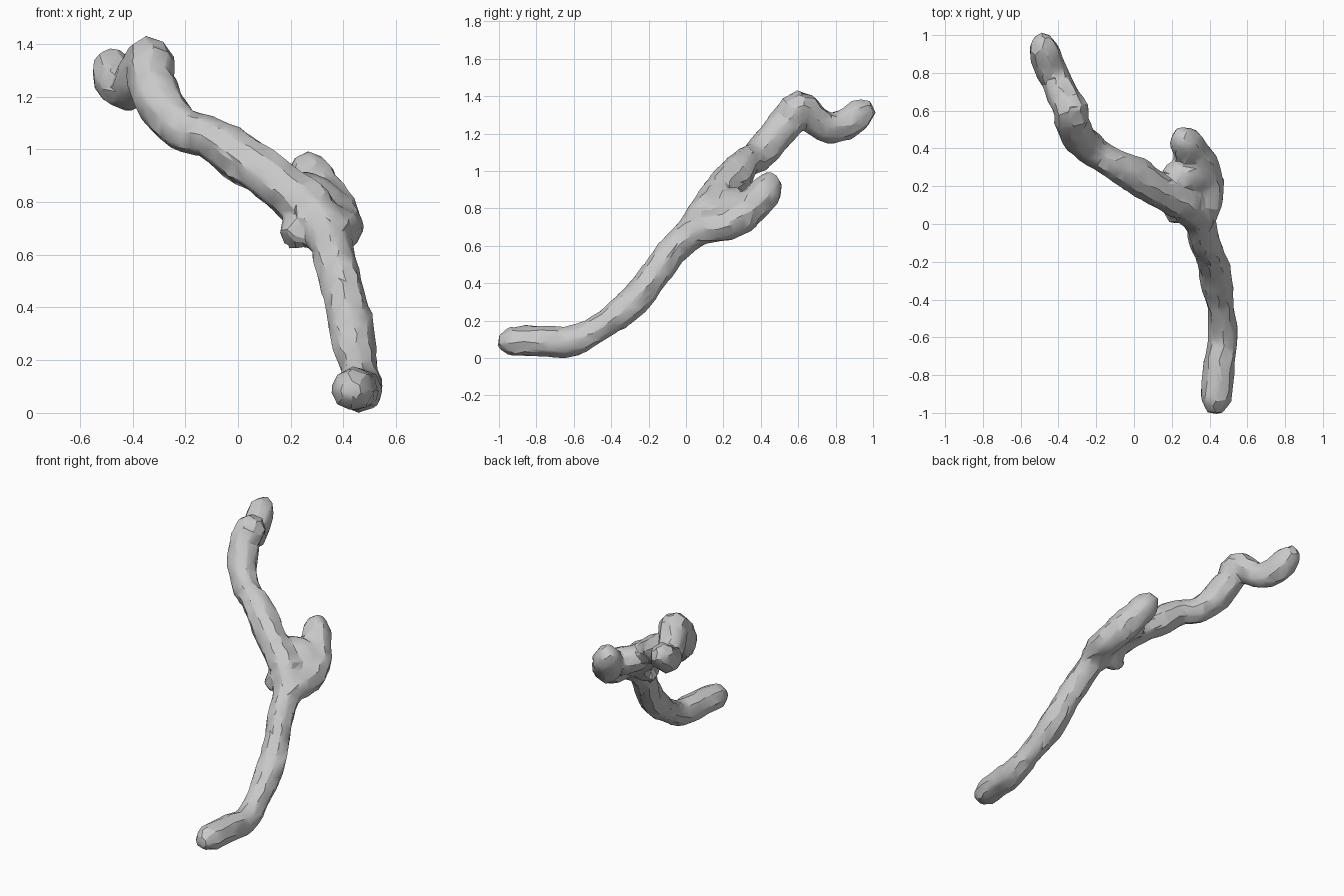
import bpy, bmesh, math, random
from mathutils import Vector

random.seed(4)
cube = bpy.data.objects.get("Cube")
if cube:
    bpy.data.objects.remove(cube, do_unlink=True)

bark = bpy.data.materials.new("grey bark")
bark.use_nodes = True
bark.diffuse_color = (0.58, 0.58, 0.58, 1)
bark.node_tree.nodes["Principled BSDF"].inputs["Base Color"].default_value = (0.58, 0.58, 0.58, 1)


def smooth_path(pts, steps=3):
    """Catmull-Rom points through the (x, y, z, radius) stations."""
    p = [Vector(q) for q in pts]
    p = [p[0]] + p + [p[-1]]
    out = []
    for a, b, c, d in zip(p, p[1:], p[2:], p[3:]):
        for i in range(steps):
            t = i / steps
            out.append(0.5 * (2 * b + (c - a) * t + (2 * a - 5 * b + 4 * c - d) * t * t
                              + (3 * b - a - 3 * c + d) * t ** 3))
    return out + [p[-1]]


def add_limb(bm, pts, sides=8):
    """Closed, slightly knobbly tube along a path."""
    path = smooth_path(pts)
    rings = []
    side = Vector((1, 0, 0))
    for i, q in enumerate(path):
        tangent = (path[min(i + 1, len(path) - 1)] - path[max(i - 1, 0)]).to_3d().normalized()
        side = (side - tangent * side.dot(tangent)).normalized()
        up = tangent.cross(side)
        ring = []
        for k in range(sides):
            a = 2 * math.pi * k / sides
            r = q.w * random.uniform(0.97, 1.06)
            ring.append(bm.verts.new(q.to_3d() + r * (side * math.cos(a) + up * math.sin(a))))
        rings.append(ring)
    for a, b in zip(rings, rings[1:]):
        for k in range(sides):
            n = (k + 1) % sides
            bm.faces.new((a[k], a[n], b[n], b[k]))
    bm.faces.new(rings[0][::-1])
    bm.faces.new(rings[-1])


bm = bmesh.new()
# Main limb, from the low tip to the hooked top
add_limb(bm, [
    (.42, -1, .08, .035), (.43, -.94, .085, .075), (.443, -.85, .09, .084),
    (.455, -.73, .087, .083), (.472, -.6, .09, .081), (.46, -.45, .17, .07),
    (.435, -.31, .275, .084), (.415, -.2, .4, .08), (.37, -.08, .565, .08),
    (.345, .02, .665, .085), (.275, .11, .77, .1), (.19, .15, .84, .095),
    (.09, .2, .915, .09), (0, .265, .977, .096), (-.11, .32, 1.05, .08),
    (-.2, .375, 1.068, .082), (-.29, .46, 1.165, .092), (-.33, .54, 1.265, .092),
    (-.335, .605, 1.34, .09), (-.375, .68, 1.28, .085), (-.41, .76, 1.23, .08),
    (-.455, .85, 1.25, .085), (-.478, .94, 1.31, .078), (-.47, 1, 1.335, .035)])
# Short side branch
add_limb(bm, [
    (.35, .01, .66, .08), (.378, .11, .7, .088), (.385, .22, .715, .09),
    (.35, .32, .78, .093), (.295, .4, .86, .09), (.265, .45, .92, .08),
    (.26, .495, .955, .04)])
# Broken stub, knot and the swelling in the fork
add_limb(bm, [(.31, .14, .76, .08), (.24, .08, .7, .075), (.19, .05, .655, .05)])
add_limb(bm, [(.28, .15, .76, .08), (.23, .1, .82, .075), (.21, .07, .86, .045)])
add_limb(bm, [(.19, .2, .83, .07), (.25, .26, .83, .09), (.36, .24, .77, .085)])
bmesh.ops.recalc_face_normals(bm, faces=bm.faces)

mesh = bpy.data.meshes.new("branch")
bm.to_mesh(mesh)
bm.free()
branch = bpy.data.objects.new("branch", mesh)
bpy.context.collection.objects.link(branch)

# Fuse the limbs into one skin and reduce it to irregular facets
fuse = branch.modifiers.new("fuse", 'REMESH')
fuse.mode = 'VOXEL'
fuse.voxel_size = 0.018
facets = branch.modifiers.new("facets", 'DECIMATE')
facets.ratio = 0.12

bpy.context.view_layer.update()
result = bpy.data.meshes.new_from_object(branch.evaluated_get(bpy.context.evaluated_depsgraph_get()))
branch.modifiers.clear()
branch.data = result

# Roughen the bark
normals = [v.normal.copy() for v in result.vertices]
for v, n in zip(result.vertices, normals):
    v.co += n * random.uniform(-0.004, 0.005)
    v.co.z = max(v.co.z, 0)

result.materials.clear()
result.materials.append(bark)
bpy.ops.object.select_all(action='DESELECT')
branch.select_set(True)
bpy.context.view_layer.objects.active = branch
bpy.ops.object.shade_smooth_by_angle(angle=math.radians(25))
